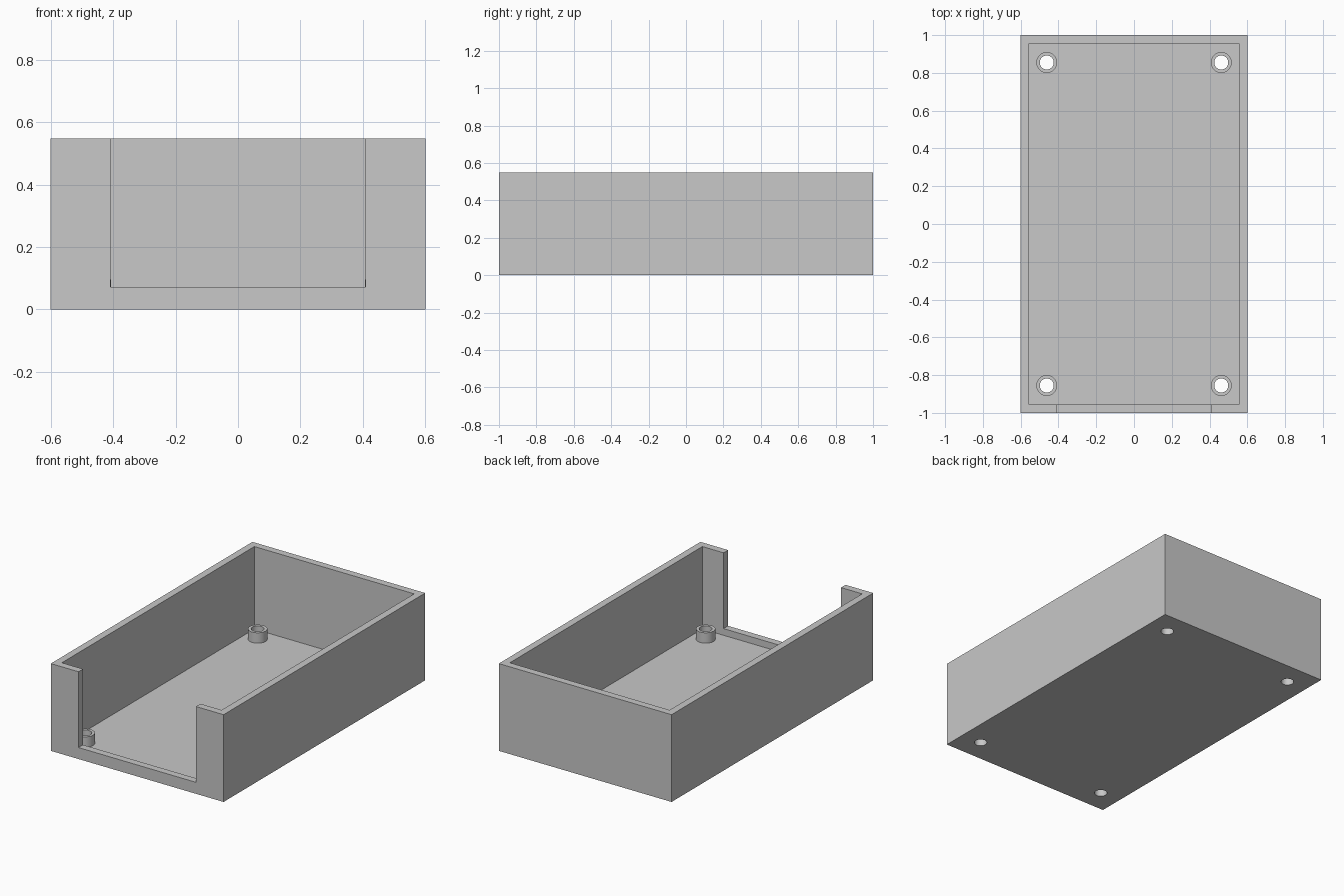
import bpy

cube = bpy.data.objects.get("Cube")
if cube:
    bpy.data.objects.remove(cube, do_unlink=True)

WIDTH, LENGTH, HEIGHT = 1.2, 2.0, 0.548
WALL, FLOOR, SILL = 0.045, 0.03, 0.072
NOTCH = 0.408
POST_X, POST_Y, POST_TOP = 0.462, 0.855, 0.095
POST_R, HOLE_R = 0.055, 0.037

grey = bpy.data.materials.new("plain_grey")
grey.use_nodes = True
grey.diffuse_color = (0.58, 0.58, 0.58, 1)
grey.node_tree.nodes["Principled BSDF"].inputs["Base Color"].default_value = grey.diffuse_color


def box(name, x0, x1, y0, y1, z0, z1):
    bpy.ops.mesh.primitive_cube_add(size=1, location=((x0 + x1) / 2, (y0 + y1) / 2, (z0 + z1) / 2))
    ob = bpy.context.object
    ob.name = name
    ob.scale = (x1 - x0, y1 - y0, z1 - z0)
    bpy.ops.object.transform_apply(location=True, rotation=False, scale=True)
    ob.data.materials.append(grey)
    return ob


def cylinder(name, x, y, z0, z1, radius):
    bpy.ops.mesh.primitive_cylinder_add(vertices=48, radius=radius, depth=z1 - z0,
                                        location=(x, y, (z0 + z1) / 2))
    ob = bpy.context.object
    ob.name = name
    bpy.ops.object.transform_apply(location=True, rotation=False, scale=True)
    ob.data.materials.append(grey)
    return ob


def cut(target, cutter):
    mod = target.modifiers.new("cut", 'BOOLEAN')
    mod.operation = 'DIFFERENCE'
    mod.solver = 'EXACT'
    mod.object = cutter
    bpy.ops.object.select_all(action='DESELECT')
    target.select_set(True)
    bpy.context.view_layer.objects.active = target
    bpy.ops.object.modifier_apply(modifier=mod.name)


def smooth(ob):
    bpy.ops.object.select_all(action='DESELECT')
    ob.select_set(True)
    bpy.context.view_layer.objects.active = ob
    bpy.ops.object.shade_smooth_by_angle()


# Open tray with a wide notch in the front wall
hx, hy = WIDTH / 2, LENGTH / 2
tray = box("tray", -hx, hx, -hy, hy, 0, HEIGHT)
cavity = box("cavity_cutter", WALL - hx, hx - WALL, WALL - hy, hy - WALL, FLOOR, HEIGHT + 0.2)
notch = box("notch_cutter", -NOTCH, NOTCH, -hy - 0.1, -hy + 0.1, SILL, HEIGHT + 0.3)
for cutter in (cavity, notch):
    cut(tray, cutter)
    bpy.data.objects.remove(cutter, do_unlink=True)

# Hollow mounting posts, bored through the floor
for side, sx in (("left", 1), ("right", -1)):
    for end, sy in (("front", -1), ("back", 1)):
        x, y = sx * POST_X, sy * POST_Y
        post = cylinder(f"{end}_{side}_post", x, y, FLOOR, POST_TOP, POST_R)
        bore = cylinder("bore_cutter", x, y, -0.1, 0.2, HOLE_R)
        cut(post, bore)
        cut(tray, bore)
        bpy.data.objects.remove(bore, do_unlink=True)
        smooth(post)

smooth(tray)
